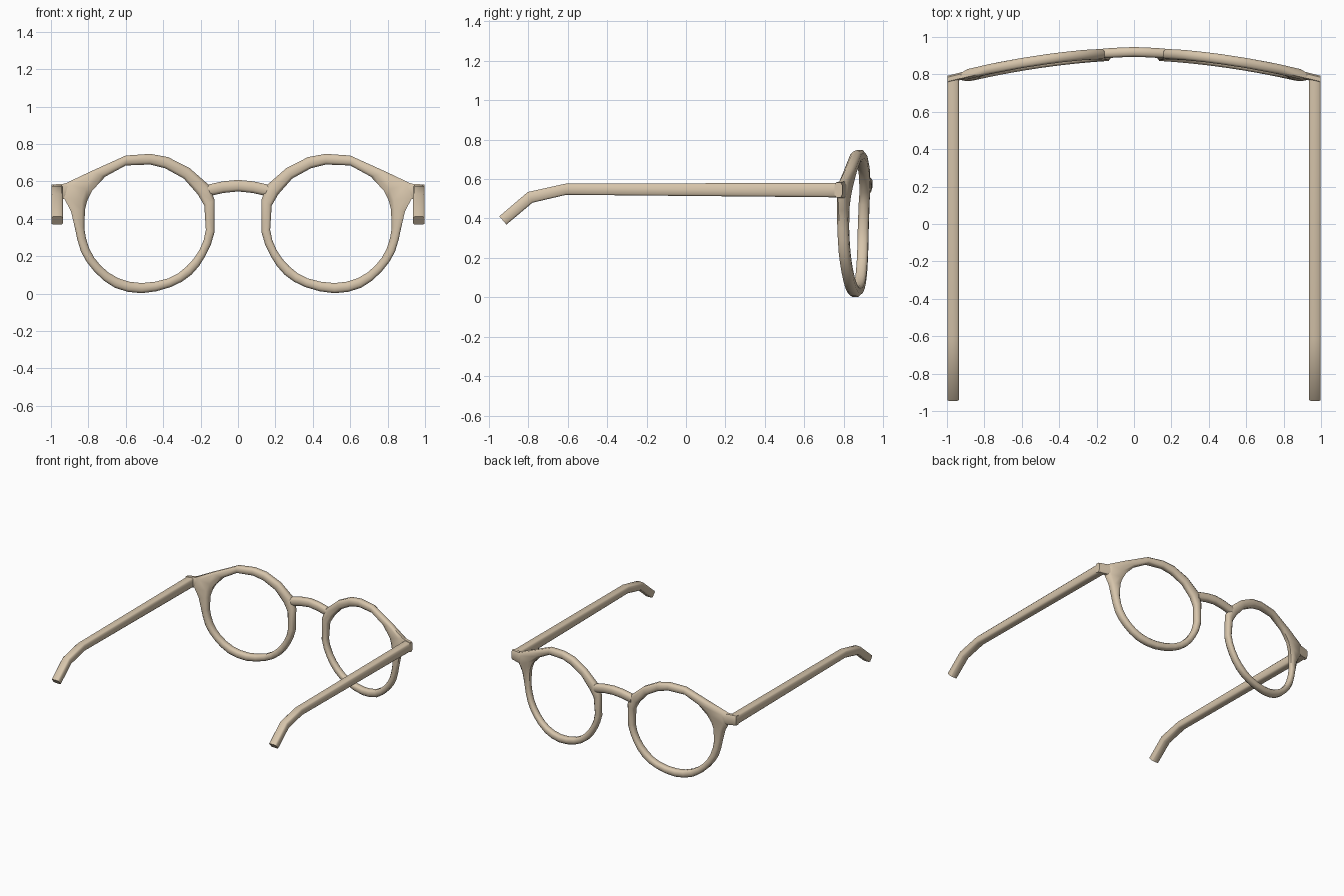
import bpy, bmesh, math
from mathutils import Vector

if "Cube" in bpy.data.objects:
    bpy.data.objects.remove(bpy.data.objects["Cube"])

N = 8  # sides of every tube section
tan = bpy.data.materials.new("tan_frame")
tan.diffuse_color = (0.68, 0.56, 0.41, 1)
tan.use_nodes = True
tan.node_tree.nodes["Principled BSDF"].inputs["Base Color"].default_value = tan.diffuse_color


def wrap(x):
    """Centre line depth of the curved front."""
    return 0.92 - 0.03 * abs(x) - 0.115 * x * x


def section(c, u, v, power=0.7):
    """Rounded eight-sided ring around c with half-axes u and v; low power is squarer."""
    ring = []
    peak = math.cos(math.pi / N) ** power
    for k in range(N):
        a = 2 * math.pi * (k + 0.5) / N
        s, t = (math.copysign(abs(w) ** power / peak, w) for w in (math.cos(a), math.sin(a)))
        ring.append(Vector(c) + Vector(u) * s + Vector(v) * t)
    return ring


def loft(name, rings, closed=False, mirror=True):
    bm = bmesh.new()
    vs = [[bm.verts.new(p) for p in r] for r in rings]
    n = len(vs)
    for i in range(n if closed else n - 1):
        a, b = vs[i], vs[(i + 1) % n]
        for k in range(N):
            j = (k + 1) % N
            bm.faces.new((a[k], a[j], b[j], b[k]))
    if not closed:
        bm.faces.new(vs[0])
        bm.faces.new(vs[-1])
    bmesh.ops.recalc_face_normals(bm, faces=bm.faces)
    me = bpy.data.meshes.new(name)
    bm.to_mesh(me)
    bm.free()
    me.materials.append(tan)
    ob = bpy.data.objects.new(name, me)
    bpy.context.collection.objects.link(ob)
    if mirror:
        ob.modifiers.new("Mirror", "MIRROR").use_mirror_merge = False
    bpy.ops.object.select_all(action='DESELECT')
    bpy.context.view_layer.objects.active = ob
    ob.select_set(True)
    bpy.ops.object.shade_smooth_by_angle(angle=math.radians(55))
    return ob


# Lens rim: outer x, z and inner x, z around the opening
outline = [
    (0.60, 0.738, 0.60, 0.685), (0.47, 0.747, 0.47, 0.690), (0.375, 0.73, 0.39, 0.67),
    (0.26, 0.672, 0.29, 0.615), (0.155, 0.58, 0.215, 0.53), (0.125, 0.50, 0.18, 0.47),
    (0.125, 0.33, 0.172, 0.34), (0.175, 0.20, 0.205, 0.235), (0.25, 0.10, 0.275, 0.145),
    (0.36, 0.035, 0.37, 0.082), (0.515, 0.002, 0.515, 0.056), (0.66, 0.032, 0.64, 0.082),
    (0.77, 0.12, 0.735, 0.15), (0.84, 0.225, 0.795, 0.24), (0.872, 0.35, 0.822, 0.35),
    (0.893, 0.44, 0.818, 0.45), (0.93, 0.51, 0.805, 0.50), (0.925, 0.588, 0.78, 0.55),
    (0.79, 0.652, 0.71, 0.625),
]
# The lower half is rounder: add a curved midpoint between its points
fine = []
for i, p in enumerate(outline):
    fine.append(p)
    q = outline[(i + 1) % len(outline)]
    if max(p[1], q[1]) < 0.36:
        o, r = outline[i - 1], outline[(i + 2) % len(outline)]
        fine.append(tuple((9 * (b + c) - a - d) / 16 for a, b, c, d in zip(o, p, q, r)))
rings = []
for ox, oz, ix, iz in fine:
    cx, cz = (ox + ix) / 2, (oz + iz) / 2
    low = 0.015 * max(0, min(1, (0.58 - cz) / 0.15))  # lower rim sits further back
    ring = section((cx, 0, cz), ((ox - ix) / 2, 0, (oz - iz) / 2), (0, 0.027, 0))
    for p in ring:
        p.y += wrap(p.x) - low
    rings.append(ring)
loft("lens_rim", rings, closed=True)

# Bridge arching over the nose
path = [(0.165, 0.55), (0.08, 0.569), (0, 0.577), (-0.08, 0.569), (-0.165, 0.55)]
loft("bridge", [section((x, wrap(x), z), (0.02 * x, 0, 0.031), (0, 0.026, 0))
                for x, z in path], mirror=False)

# End piece joining rim to temple
loft("end_piece", [section((x, wrap(x) - 0.003, z), (0, 0, h), (0, 0.02, 0), 0.6)
                   for x, z, h in [(0.84, 0.555, 0.045), (0.92, 0.546, 0.042), (0.998, 0.545, 0.038)]])

# Temple arm with bent ear tip: y, z and the half-height vector
arm = [(0.785, 0.544, 0, 0.037), (-0.61, 0.548, -0.003, 0.028),
       (-0.79, 0.507, -0.012, 0.027), (-0.928, 0.39, -0.018, 0.021)]
loft("temple_arm", [section((0.967, y, z), (0.031, 0, 0), (0, dy, dz), 0.35) for y, z, dy, dz in arm])
